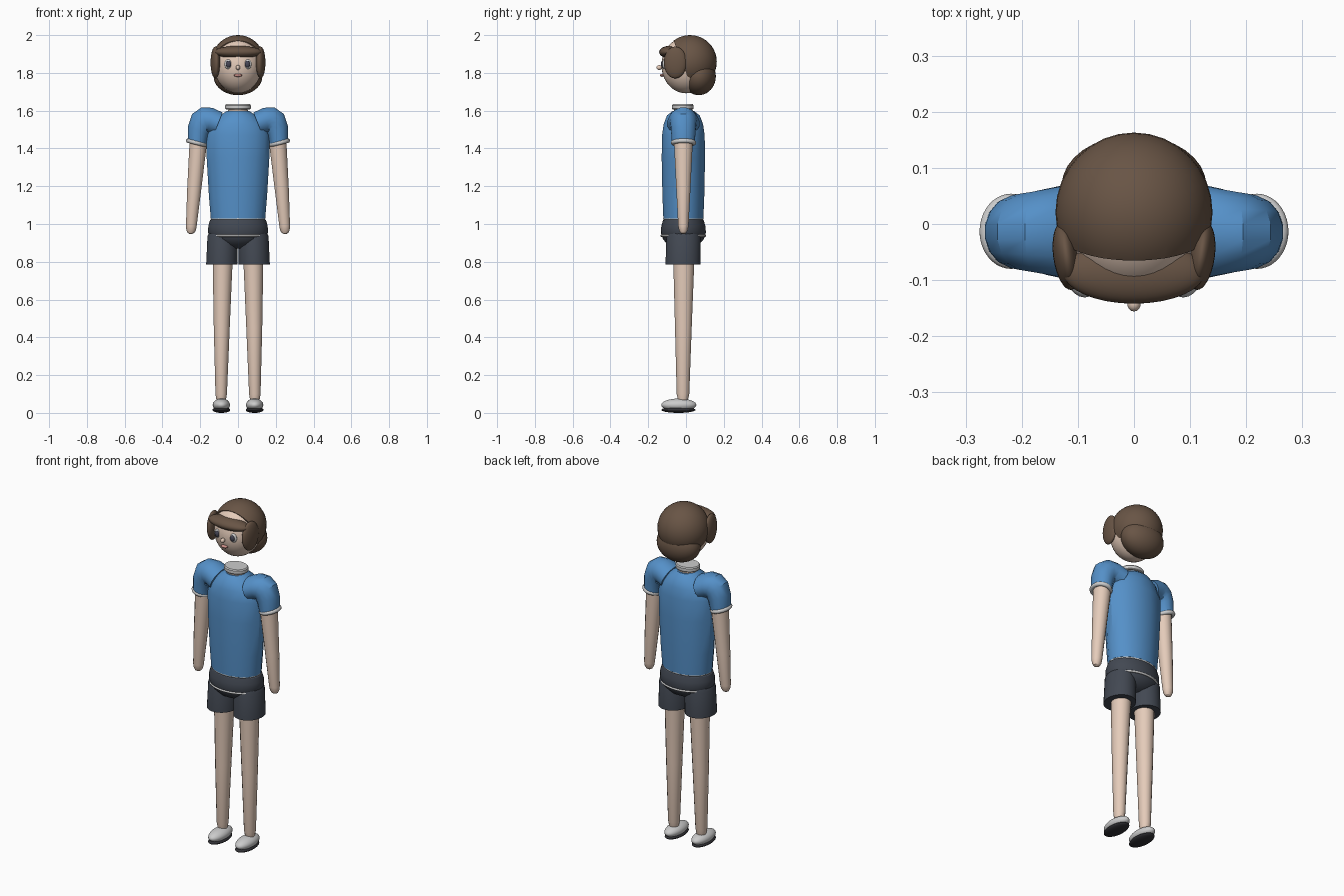
import bpy, bmesh
from math import sin, cos, pi, radians
from mathutils import Vector, Euler

if "Cube" in bpy.data.objects:
    bpy.data.objects.remove(bpy.data.objects["Cube"])


def material(name, rgb):
    m = bpy.data.materials.new(name)
    m.diffuse_color = (*rgb, 1)
    m.use_nodes = True
    m.node_tree.nodes["Principled BSDF"].inputs["Base Color"].default_value = m.diffuse_color
    return m


SKIN = material("skin", (0.78, 0.60, 0.49))
HAIR = material("hair", (0.14, 0.09, 0.06))
SHIRT = material("shirt", (0.09, 0.28, 0.58))
SHORTS = material("shorts", (0.055, 0.065, 0.085))
WHITE = material("white", (0.85, 0.85, 0.85))
DARK = material("dark", (0.03, 0.03, 0.035))
EYE = material("eye", (0.06, 0.06, 0.09))
LIP = material("lip", (0.6, 0.28, 0.25))


def finish(bm, name, mat, smooth=30):
    bmesh.ops.recalc_face_normals(bm, faces=bm.faces)
    me = bpy.data.meshes.new(name)
    bm.to_mesh(me)
    bm.free()
    ob = bpy.data.objects.new(name, me)
    bpy.context.collection.objects.link(ob)
    if mat:
        me.materials.append(mat)
    bpy.ops.object.select_all(action='DESELECT')
    bpy.context.view_layer.objects.active = ob
    ob.select_set(True)
    bpy.ops.object.shade_smooth_by_angle(angle=radians(smooth))
    return ob


def ellipsoid(name, c, r, mat, rot=(0, 0, 0), u=32, v=20, cut=None):
    bm = bmesh.new()
    bmesh.ops.create_uvsphere(bm, u_segments=u, v_segments=v, radius=1)
    e = Euler(rot)
    for p in bm.verts:
        q = Vector(a * b for a, b in zip(p.co, r))
        q.rotate(e)
        p.co = q + Vector(c)
    if cut:
        g = bm.verts[:] + bm.edges[:] + bm.faces[:]
        res = bmesh.ops.bisect_plane(bm, geom=g, plane_co=cut[0], plane_no=cut[1], clear_inner=True)
        edges = [x for x in res["geom_cut"] if isinstance(x, bmesh.types.BMEdge)]
        bmesh.ops.holes_fill(bm, edges=edges, sides=0)
    return finish(bm, name, mat)


def loft(name, rings, mat, n=16, smooth=30):
    """Each ring: centre x, y, z, radius x, radius y, tilt about y in degrees."""
    bm = bmesh.new()
    loops = []
    for x, y, z, rx, ry, tilt in rings:
        t = radians(tilt)
        loops.append([bm.verts.new((x + rx * cos(a) * cos(t), y + ry * sin(a), z - rx * cos(a) * sin(t)))
                      for a in (2 * pi * (i + 0.5) / n for i in range(n))])
    for a, b in zip(loops, loops[1:]):
        for i in range(n):
            j = (i + 1) % n
            bm.faces.new((a[i], a[j], b[j], b[i]))
    bm.faces.new(loops[0])
    bm.faces.new(loops[-1])
    return finish(bm, name, mat, smooth)


def ring(name, c, rx, ry, thick, mat, tilt=0, height=None, n=40, m=10):
    """Torus with an elliptical path, tilted about y."""
    height = height or thick
    bm = bmesh.new()
    e = Euler((0, radians(tilt), 0))
    grid = []
    for i in range(n):
        a = 2 * pi * i / n
        row = []
        for k in range(m):
            b = 2 * pi * k / m
            p = Vector(((rx + thick * cos(b)) * cos(a), (ry + thick * cos(b)) * sin(a), height * sin(b)))
            p.rotate(e)
            row.append(bm.verts.new(p + Vector(c)))
        grid.append(row)
    for i in range(n):
        for k in range(m):
            i2, k2 = (i + 1) % n, (k + 1) % m
            bm.faces.new((grid[i][k], grid[i2][k], grid[i2][k2], grid[i][k2]))
    return finish(bm, name, mat, 60)


# Head and face
ellipsoid("head", (0, 0, 1.84), (0.127, 0.13, 0.148), SKIN)
ellipsoid("nose", (0, -0.142, 1.828), (0.012, 0.014, 0.013), SKIN, u=16, v=10)
ellipsoid("mouth", (0, -0.127, 1.787), (0.022, 0.011, 0.008), LIP, u=16, v=10)

# Hair: cap with open forehead, nape volume, fringe
ellipsoid("hair_cap", (0, 0.021, 1.859), (0.14, 0.142, 0.141), HAIR,
          cut=((0, -0.065, 1.97), (0, 0.17, 0.065)))
ellipsoid("hair_back", (0, 0.068, 1.782), (0.129, 0.09, 0.1), HAIR)
ellipsoid("hair_fringe", (0, -0.086, 1.91), (0.126, 0.056, 0.033), HAIR)

# Torso, neck and collar
ZT = -0.014
loft("shirt_body", [
    (0, ZT, 1.02, 0.135, 0.098, 0), (0, ZT, 1.03, 0.147, 0.108, 0),
    (0, ZT, 1.15, 0.157, 0.113, 0), (0, ZT, 1.35, 0.169, 0.117, 0),
    (0, ZT, 1.47, 0.172, 0.115, 0), (0, ZT, 1.53, 0.15, 0.106, 0),
    (0, ZT, 1.575, 0.098, 0.088, 0), (0, ZT, 1.598, 0.06, 0.058, 0)], SHIRT)
loft("neck", [(0, -0.016, 1.56, 0.062, 0.056, 0), (0, -0.016, 1.615, 0.05, 0.046, 0)], SKIN)
loft("collar", [
    (0, -0.017, 1.607, 0.064, 0.055, 0), (0, -0.017, 1.611, 0.068, 0.058, 0),
    (0, -0.017, 1.628, 0.068, 0.058, 0), (0, -0.017, 1.634, 0.063, 0.053, 0)], WHITE, n=32)

# Waistband hem, hips and piping
ring("shirt_hem", (0, ZT, 1.028), 0.138, 0.1, 0.007, WHITE)
loft("hips", [
    (0, ZT, 1.032, 0.135, 0.095, 0), (0, ZT, 1.02, 0.149, 0.108, 0),
    (0, ZT, 0.99, 0.158, 0.117, 0), (0, ZT, 0.955, 0.159, 0.12, 0),
    (0, ZT, 0.92, 0.143, 0.109, 0), (0, ZT, 0.89, 0.11, 0.083, 0),
    (0, ZT, 0.87, 0.055, 0.042, 0)], SHORTS, n=32)
ring("shorts_piping", (0, ZT, 0.938), 0.15, 0.115, 0.006, WHITE)

for s, side in ((1, "left"), (-1, "right")):
    # Side locks and eyes
    ellipsoid(f"side_lock_{side}", (s * 0.12, -0.057, 1.855), (0.024, 0.061, 0.084), HAIR,
              rot=(0, 0, radians(-s * 8)))
    ellipsoid(f"eye_white_{side}", (s * 0.05, -0.115, 1.846), (0.023, 0.011, 0.026), WHITE, u=20, v=12)
    ellipsoid(f"pupil_{side}", (s * 0.05, -0.123, 1.846), (0.014, 0.01, 0.018), EYE, u=20, v=12)

    # Sleeve bending over the shoulder, with cuff
    loft(f"sleeve_{side}", [
        (s * 0.04, ZT, 1.50, 0.055, 0.09, -s * -68), (s * 0.105, ZT, 1.532, 0.064, 0.088, s * -112),
        (s * 0.15, ZT, 1.55, 0.068, 0.079, s * -102), (s * 0.177, ZT, 1.548, 0.072, 0.073, s * -76),
        (s * 0.195, ZT, 1.528, 0.074, 0.069, s * -48), (s * 0.208, ZT, 1.495, 0.062, 0.066, s * -22),
        (s * 0.216, ZT, 1.43, 0.052, 0.062, s * -12)][1:], SHIRT)
    ring(f"cuff_{side}", (s * 0.219, -0.013, 1.43), 0.046, 0.055, 0.012, WHITE, tilt=s * -14)

    # Arm
    loft(f"arm_{side}", [
        (s * 0.209, ZT, 1.46, 0.047, 0.05, 0), (s * 0.213, ZT, 1.40, 0.046, 0.049, 0),
        (s * 0.232, ZT, 1.18, 0.038, 0.038, 0), (s * 0.247, ZT, 0.99, 0.029, 0.028, 0),
        (s * 0.248, ZT, 0.968, 0.026, 0.024, 0), (s * 0.249, ZT, 0.953, 0.018, 0.016, 0),
        (s * 0.249, ZT, 0.947, 0.007, 0.006, 0)], SKIN)

    # Shorts leg
    loft(f"shorts_leg_{side}", [
        (s * 0.076, ZT, 0.98, 0.05, 0.055, 0), (s * 0.079, ZT, 0.965, 0.068, 0.08, 0),
        (s * 0.082, ZT, 0.935, 0.08, 0.09, 0), (s * 0.086, -0.016, 0.785, 0.083, 0.093, 0)],
        SHORTS, n=32)

    # Leg
    loft(f"leg_{side}", [
        (s * 0.079, -0.012, 0.85, 0.056, 0.058, 0), (s * 0.082, -0.012, 0.75, 0.052, 0.055, 0),
        (s * 0.086, ZT, 0.45, 0.043, 0.045, 0), (s * 0.089, -0.016, 0.10, 0.031, 0.034, 0),
        (s * 0.089, -0.016, 0.07, 0.026, 0.027, 0), (s * 0.089, -0.016, 0.055, 0.012, 0.012, 0)], SKIN)

    # Shoe and sole
    ellipsoid(f"shoe_{side}", (s * 0.088, -0.038, 0.042), (0.046, 0.093, 0.034), WHITE)
    ellipsoid(f"sole_{side}", (s * 0.088, -0.04, 0.016), (0.047, 0.09, 0.016), DARK)
